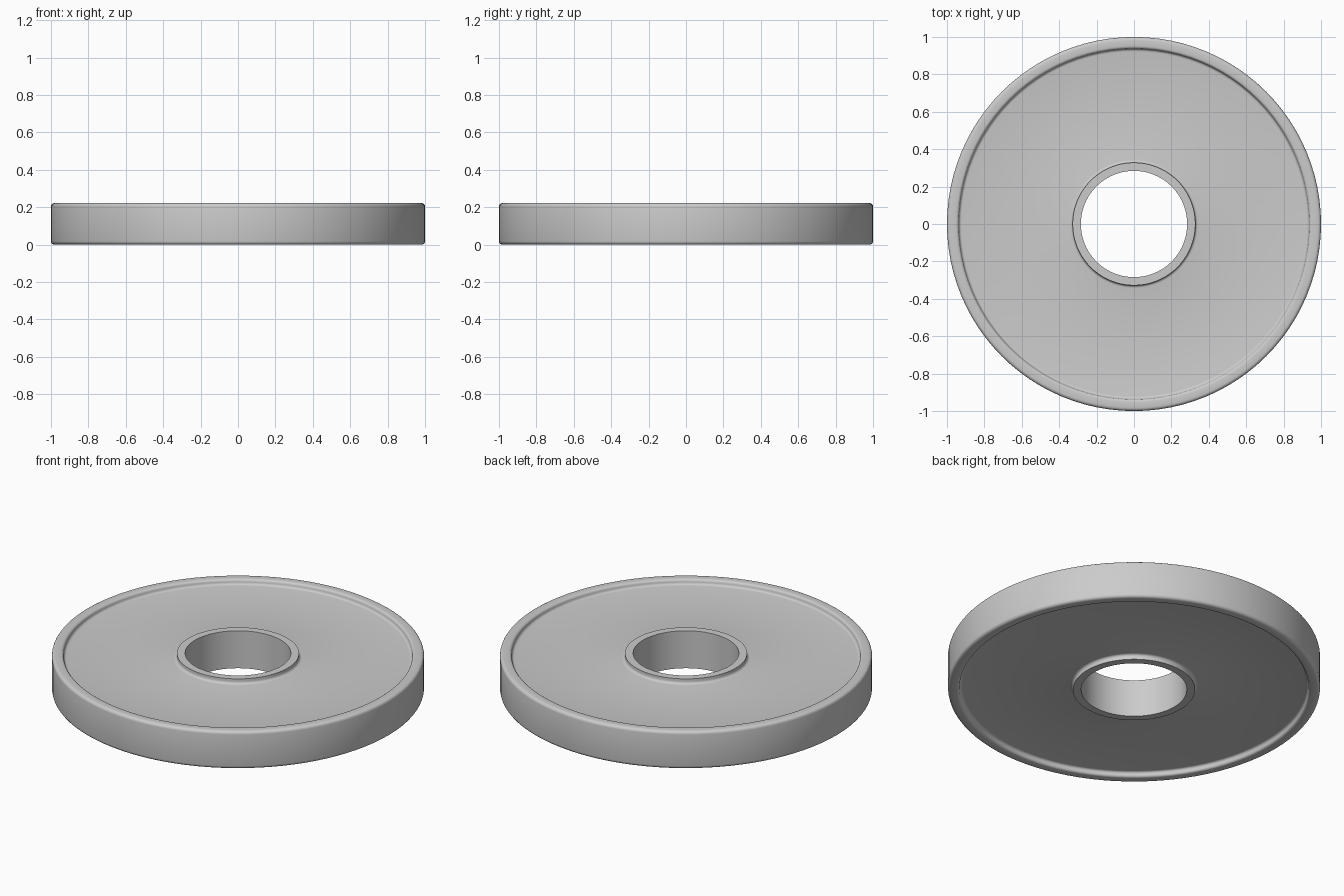
import bpy, bmesh, math

cube = bpy.data.objects.get("Cube")
if cube:
    bpy.data.objects.remove(cube, do_unlink=True)

HALF = 0.111      # half of the thickness
FLOOR = 0.081     # half thickness of the recessed web
SEGMENTS = 96


def arc(cx, cz, radius, start, end, steps=4):
    """Points on an arc in the radius/height plane, angles in degrees."""
    angles = [math.radians(start + (end - start) * i / steps) for i in range(steps + 1)]
    return [(cx + radius * math.cos(a), cz + radius * math.sin(a)) for a in angles]


# Grey painted metal
grey = bpy.data.materials.new("grey_metal")
grey.use_nodes = True
colour = (0.6, 0.6, 0.6, 1)
grey.diffuse_color = colour
grey.node_tree.nodes["Principled BSDF"].inputs["Base Color"].default_value = colour

# Upper half of the cross-section: bore, hub lip, recessed web, rounded rim
upper = [(0.284, HALF), (0.328, HALF)]
upper += arc(0.343, FLOOR + 0.015, 0.015, 180, 270)
upper += arc(0.922, FLOOR + 0.015, 0.015, 270, 360)
upper += arc(0.952, HALF - 0.015, 0.015, 180, 90)
upper += arc(0.982, HALF - 0.018, 0.018, 90, 0)

# Mirror the section to the underside and revolve the closed loop
section = upper + [(r, -z) for r, z in reversed(upper)]
bm = bmesh.new()
verts = [bm.verts.new((r, 0, z + HALF)) for r, z in section]
edges = [bm.edges.new((a, b)) for a, b in zip(verts, verts[1:] + verts[:1])]
bmesh.ops.spin(bm, geom=verts + edges, cent=(0, 0, 0), axis=(0, 0, 1),
               angle=math.tau, steps=SEGMENTS, use_merge=True)
bmesh.ops.remove_doubles(bm, verts=bm.verts, dist=0.0001)
bmesh.ops.recalc_face_normals(bm, faces=bm.faces)

mesh = bpy.data.meshes.new("weight_plate")
bm.to_mesh(mesh)
bm.free()
mesh.materials.append(grey)
plate = bpy.data.objects.new("weight_plate", mesh)
bpy.context.collection.objects.link(plate)

# Smooth rounds, crisp hub edges
bpy.ops.object.select_all(action='DESELECT')
plate.select_set(True)
bpy.context.view_layer.objects.active = plate
bpy.ops.object.shade_smooth_by_angle(angle=math.radians(35))
